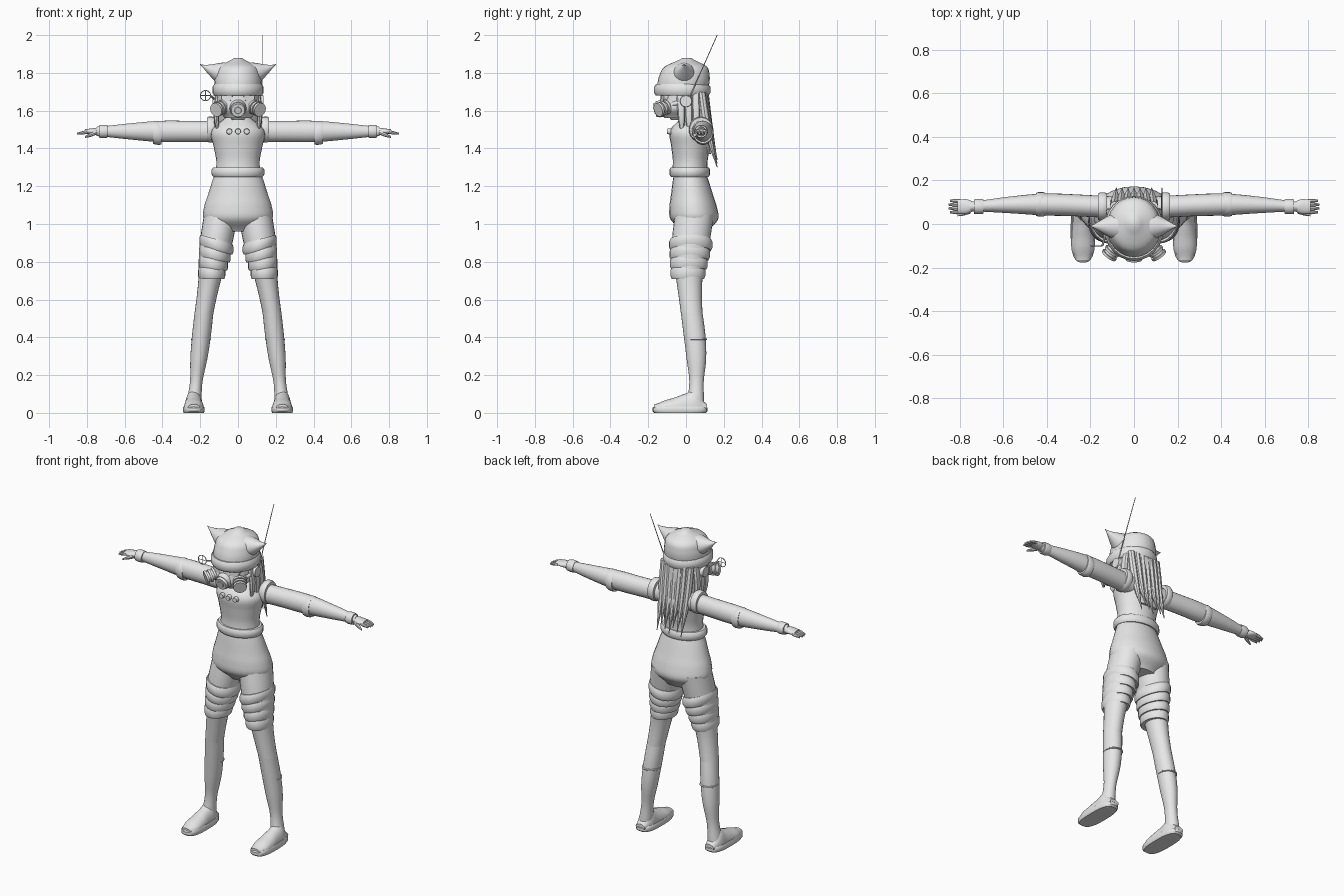
import bpy, bmesh, math
from mathutils import Vector

cube = bpy.data.objects.get("Cube")
if cube:
    bpy.data.objects.remove(cube)

colour = (0.8, 0.8, 0.8, 1)
grey = bpy.data.materials.new("light_grey")
grey.use_nodes = True
grey.diffuse_color = colour
grey.node_tree.nodes["Principled BSDF"].inputs["Base Color"].default_value = colour


def finish(name, bm):
    bmesh.ops.recalc_face_normals(bm, faces=bm.faces)
    mesh = bpy.data.meshes.new(name)
    bm.to_mesh(mesh)
    bm.free()
    mesh.materials.append(grey)
    part = bpy.data.objects.new(name, mesh)
    bpy.context.collection.objects.link(part)
    bpy.ops.object.select_all(action="DESELECT")
    part.select_set(True)
    bpy.context.view_layer.objects.active = part
    bpy.ops.object.shade_smooth_by_angle(angle=math.radians(40))


def spline(values, t):
    """Smooth curve through evenly spaced values, read at t from start to end."""
    last = len(values) - 1
    i = min(int(t * last), max(last - 1, 0))
    f = t * last - i
    before, here, after, beyond = (values[min(max(i + k, 0), last)] for k in (-1, 0, 1, 2))
    rise, fall = (after - before) / 2, (beyond - here) / 2
    cubic = 2 * (here - after) + rise + fall
    square = 3 * (after - here) - 2 * rise - fall
    return here + f * (rise + f * (square + f * cubic))


def signed_power(value, power):
    return math.copysign(abs(value) ** power, value)


def loft(name, axis, start, end, widths, depths=(1,), bow=(0, 0, 0),
         sides=24, steps=4, power=1, slope=0):
    """Oval tube from start to end; widths are radii, depths scale the second radius."""
    start, end, bow = Vector(start), Vector(end), Vector(bow)
    across, along = {"x": ("y", "z"), "y": ("x", "z"), "z": ("x", "y")}[axis]
    count = (len(widths) - 1) * steps
    bm = bmesh.new()
    loops = []
    for ring in range(count + 1):
        t = ring / count
        centre = start.lerp(end, t) + bow * math.sin(math.pi * t)
        radius = spline(widths, t)
        loop = []
        for i in range(sides):
            angle = math.tau * i / sides
            u = radius * signed_power(math.cos(angle), power)
            v = radius * spline(depths, t) * signed_power(math.sin(angle), power)
            point = centre.copy()
            setattr(point, across, getattr(point, across) + u)
            setattr(point, along, getattr(point, along) + v)
            point.z = max(point.z + slope * u, 0)
            loop.append(bm.verts.new(point))
        loops.append(loop)
    for low, high in zip(loops, loops[1:]):
        for i in range(sides):
            j = (i + 1) % sides
            bm.faces.new((low[i], low[j], high[j], high[i]))
    bm.faces.new(loops[0])
    bm.faces.new(loops[-1])
    finish(name, bm)


def band(name, axis, start, end, radius, depth, **options):
    """Straight cuff with slightly chamfered rims."""
    inner = radius * 0.93
    loft(name, axis, start, end, (inner, radius, radius, radius, inner), (depth,), steps=1, **options)


def tube(name, start, end, radius, tip_radius, sides=20):
    start, end = Vector(start), Vector(end)
    line = end - start
    bm = bmesh.new()
    bmesh.ops.create_cone(bm, cap_ends=True, segments=sides, radius1=radius,
                          radius2=tip_radius, depth=line.length)
    placing = line.to_track_quat("Z", "Y").to_matrix().to_4x4()
    placing.translation = start.lerp(end, 0.5)
    bm.transform(placing)
    finish(name, bm)


# Torso, hips, belt and neck
loft("torso", "z", (0, .02, 1.25), (0, .03, 1.58), (.12, .115, .13, .14, .05), (.8,))
loft("hips", "z", (0, .02, 1.28), (0, .05, .96), (.12, .14, .16, .18, .18, .1), (.7,))
band("belt", "z", (0, .02, 1.25), (0, .02, 1.3), .14, .77)
loft("neck", "z", (0, .03, 1.54), (0, 0, 1.64), (.045, .045))

# Head, hat and hair cap
loft("head", "z", (0, -.05, 1.55), (0, -.02, 1.74), (.03, .1, .11, .11), (.95,))
loft("hat_crown", "z", (0, -.02, 1.7), (0, .005, 1.88), (.12, .125, .12, .1, .02), (1.1,))
band("hat_brim", "z", (0, -.02, 1.68), (0, -.02, 1.74), .136, 1.1)
loft("hair_back", "z", (0, .03, 1.7), (0, .12, 1.37), (.11, .11, .1, .06), (.8, .6, .3, .2))

# Long tapering strands down the back
for i in range(-3, 4):
    x = i * .03
    root = Vector((x, .1 - 2 * x * x, 1.7))
    tip = Vector((x * .9, .165, 1.3 + .02 * (i % 3)))
    loft(f"hair_strand_{i + 4}", "z", root, tip, (.02, .022, .015, .002), bow=(0, -.01, 0), sides=8)

# Gas mask
loft("mask_body", "z", (0, -.05, 1.56), (0, -.04, 1.65), (.07, .11, .11), (.9,))
mouth = Vector((0, -.1, 1.62))
forward = Vector((0, -.07, -.02))
for name, near, far, radius in (("snout", 0, .75, .05), ("snout_rim", .6, .95, .042),
                                ("snout_valve", .9, 1, .02)):
    tube("mask_" + name, mouth + forward * near, mouth + forward * far, radius, radius * .85)
tube("mask_nose_bridge", (0, -.11, 1.64), (0, -.12, 1.69), .02, .014)

# Chest studs
for i in range(3):
    stud = Vector(((i - 1) * .046, -.08, 1.49))
    tube(f"chest_stud_{i + 1}", stud, stud + Vector((0, -.02, 0)), .016, .014)

for side, sign in (("left", 1), ("right", -1)):
    def at(x, y, z):
        return Vector((sign * x, y, z))

    # Pointed hat ears
    loft(side + "_hat_ear", "x", at(.07, -.01, 1.79), at(.2, -.01, 1.845),
         (.065, .05, .025, .002), bow=(0, 0, -.01))

    # Eyepieces, headset and mask filters
    tube(side + "_eyepiece", at(.05, -.09, 1.675), at(.06, -.125, 1.675), .036, .03)
    tube(side + "_ear_cup", at(.1, 0, 1.65), at(.135, 0, 1.65), .036, .03)
    tube(side + "_mask_strap", at(.1, -.07, 1.635), at(.12, 0, 1.65), .012, .012)
    base, reach = at(.07, -.085, 1.625), at(.045, -.06, -.02)
    tube(side + "_filter", base, base + reach, .03, .03)
    for k in range(3):
        foot = base + reach * (k + 1) * .3
        tube(f"{side}_filter_ridge_{k + 1}", foot, foot + reach * .15, .039, .037)

    # Locks of hair beside the face
    for k in range(3):
        y = .04 * k - .03
        loft(f"{side}_side_lock_{k + 1}", "z", at(.1, y, 1.7), at(.1, y + .01, 1.46 - .02 * k),
             (.015, .015, .012, .002), (1.4,), bow=at(.015, 0, 0), sides=8)

    # Arm with shoulder, elbow and wrist bands
    loft(side + "_arm", "x", at(.08, .075, 1.49), at(.75, .08, 1.49),
         (.05, .05, .05, .037, .022), (1.12,), bow=(0, .012, 0))
    band(side + "_shoulder_band", "x", at(.125, .08, 1.5), at(.165, .08, 1.5), .065, 1.05)
    band(side + "_elbow_band", "x", at(.405, .09, 1.48), at(.45, .09, 1.485), .056, 1.12)
    band(side + "_wrist_cuff", "x", at(.69, .08, 1.49), at(.735, .08, 1.49), .035, 1)

    # Hand
    loft(side + "_palm", "x", at(.73, .08, 1.49), at(.81, .08, 1.49), (.02, .034, .03), (.9, .5, .4))
    for k in range(4):
        y = .054 + k * .0175
        length = .06 - .007 * abs(k - 1.5)
        loft(f"{side}_finger_{k + 1}", "x", at(.795, y, 1.488), at(.795 + length, y, 1.478),
             (.009, .009, .005), sides=8)
    loft(side + "_thumb", "x", at(.75, .06, 1.485), at(.81, .04, 1.46), (.012, .011, .005), sides=8)

    # Thigh and booted shin meeting at the knee
    knee = at(.18, .03, .53)
    loft(side + "_thigh", "z", at(.09, .045, 1.05), knee, (.09, .085, .06, .05), (1.15,), bow=(0, -.02, 0))
    loft(side + "_boot", "z", knee, at(.235, .05, .04), (.05, .05, .045, .033, .04), (1.15,), bow=(0, .015, 0))
    band(side + "_boot_edge", "z", at(.196, .053, .385), at(.196, .053, .395), .052, 1.13)

    # Thigh bands, each lower one smaller and more level
    for k in range(4):
        centre = at(.115 + .008 * k, .025 - .005 * k, .89 - .05 * k)
        half = Vector((0, 0, .03))
        band(f"{side}_thigh_band_{k + 1}", "z", centre - half, centre + half,
             .09 - .006 * k, 1.28, slope=sign * (.27 - .09 * k))

    # Shoe and sole
    loft(side + "_shoe", "y", at(.234, .11, .03), at(.234, -.17, .03),
         (.03, .046, .048, .052, .05, .03), (.6, 1.9, 1.5, 1, .7, .5))
    band(side + "_sole", "z", at(.234, -.032, 0), at(.234, -.032, .035), .057, 2.56, power=.7)

# Antenna on the headset
tube("antenna", (.128, .01, 1.65), (.128, .165, 2), .003, .002, sides=6)

# Sighting ring beside the headset
ring = Vector((-.172, -.1, 1.68))
bpy.ops.mesh.primitive_torus_add(location=ring, rotation=(math.pi / 2, 0, 0), major_radius=.027,
                                 minor_radius=.0025, major_segments=28, minor_segments=6)
bpy.context.object.name = "sight_ring"
bpy.context.object.data.materials.append(grey)
bpy.ops.object.shade_smooth()
for name, arm in (("bar", Vector((.027, 0, 0))), ("post", Vector((0, 0, .027)))):
    tube("sight_" + name, ring - arm, ring + arm, .002, .002, sides=6)
tube("sight_arm", ring + Vector((.027, 0, 0)), (-.12, 0, 1.655), .005, .005, sides=8)
